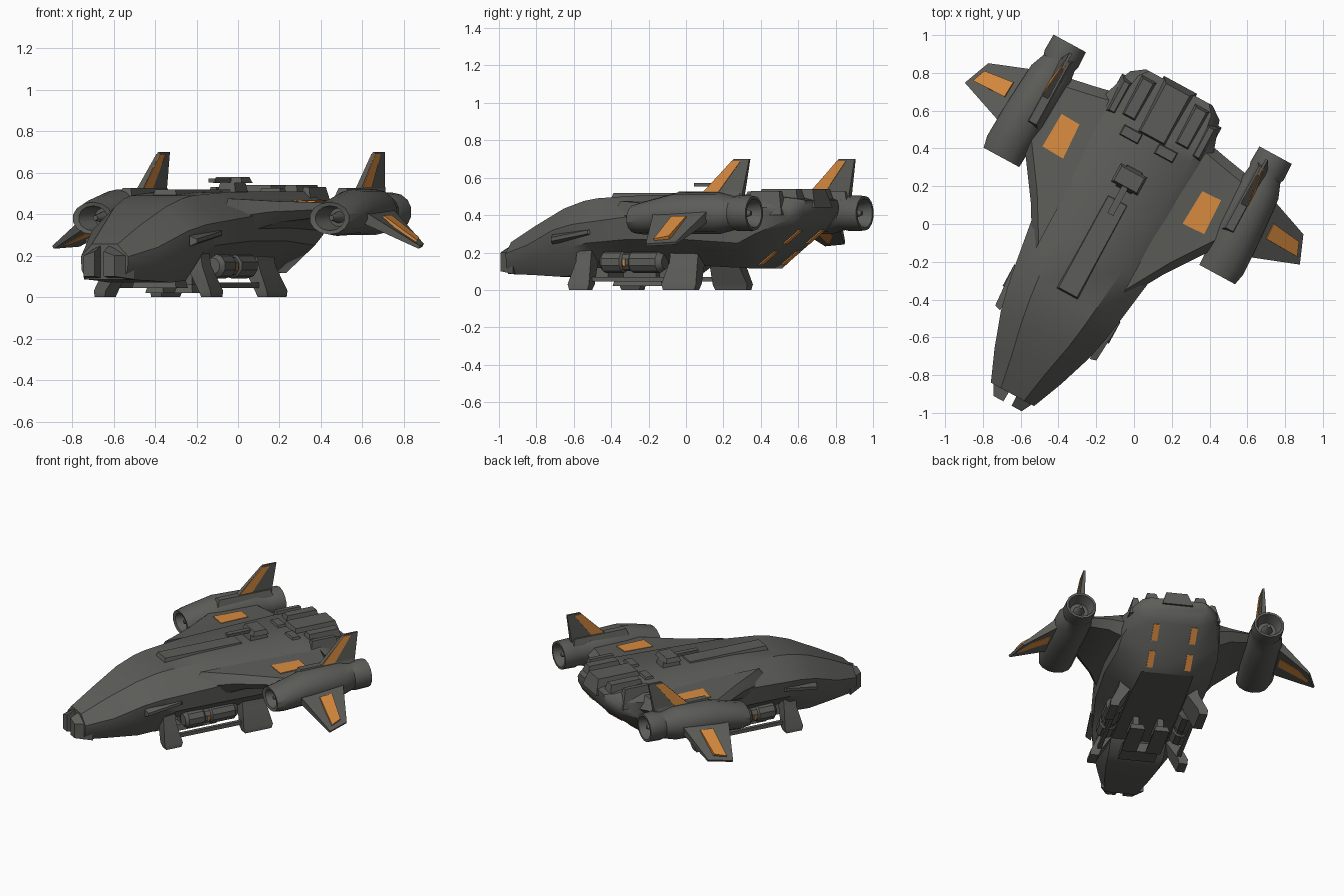
import bpy, bmesh, math
from mathutils import Matrix, Vector

if "Cube" in bpy.data.objects:
    bpy.data.objects.remove(bpy.data.objects["Cube"])

# The ship is built along its own axis (nose to -y), then turned on the ground
PLACE = Matrix.Rotation(math.radians(-28.5), 4, 'Z') @ Matrix.Translation((-0.135, 0, 0))


def material(name, rgb):
    m = bpy.data.materials.new(name)
    m.diffuse_color = (*rgb, 1)
    m.use_nodes = True
    m.node_tree.nodes["Principled BSDF"].inputs["Base Color"].default_value = m.diffuse_color
    return m


GREY = material("dark_grey_hull", (0.108, 0.108, 0.1))
ORANGE = material("orange_marking", (0.70, 0.26, 0.05))


def finish(name, bm, mat=GREY, mirror=False, angle=32):
    if mirror:
        dup = bmesh.ops.duplicate(bm, geom=bm.verts[:] + bm.edges[:] + bm.faces[:])["geom"]
        for v in dup:
            if isinstance(v, bmesh.types.BMVert):
                v.co.x *= -1
    bmesh.ops.recalc_face_normals(bm, faces=bm.faces[:])
    bm.transform(PLACE)
    me = bpy.data.meshes.new(name)
    bm.to_mesh(me)
    bm.free()
    me.materials.append(mat)
    me.shade_smooth()
    me.set_sharp_from_angle(angle=math.radians(angle))
    ob = bpy.data.objects.new(name, me)
    bpy.context.collection.objects.link(ob)
    return ob


def loft(name, rings, mat=GREY, mirror=False, angle=32):
    bm = bmesh.new()
    rows = [[bm.verts.new(p) for p in r] for r in rings]
    n = len(rows[0])
    for a, b in zip(rows, rows[1:]):
        for i in range(n):
            j = (i + 1) % n
            bm.faces.new((a[i], a[j], b[j], b[i]))
    bm.faces.new(rows[0])
    bm.faces.new(rows[-1])
    return finish(name, bm, mat, mirror, angle)


def block(name, u0, u1, v0, v1, z0, z1, inset=0.0, mirror=False, mat=GREY):
    def ring(z, k):
        return [(u0 + k, v0 + k, z), (u1 - k, v0 + k, z), (u1 - k, v1 - k, z), (u0 + k, v1 - k, z)]
    return loft(name, [ring(z0, 0), ring(z1, inset)], mat, mirror)


def slab(name, a0, a1, b0, b1, normal, ta, tb, mat=GREY, mirror=True):
    """Tapered plate from chord a0-a1 to chord b0-b1."""
    n = Vector(normal).normalized()
    def ring(p, q, t):
        p, q = Vector(p), Vector(q)
        return [p + n * t / 2, q + n * t / 2, q - n * t / 2, p - n * t / 2]
    return loft(name, [ring(a0, a1, ta), ring(b0, b1, tb)], mat, mirror)


def oval(v, cu, cz, hw, hh, n=14):
    return [(cu + hw * math.cos(2 * math.pi * (i + .5) / n), v,
             cz + hh * math.sin(2 * math.pi * (i + .5) / n)) for i in range(n)]


# Main hull: v, top half width, top z, side half width, shoulder z, lower z, belly half width, belly z
stations = [
    (-1.10, .07, .255, .13, .195, .13, .10, .085),
    (-.93, .10, .345, .20, .24, .16, .14, .08),
    (-.74, .14, .435, .265, .32, .20, .17, .07),
    (-.61, .16, .475, .295, .35, .23, .18, .08),
    (-.52, .17, .49, .31, .36, .25, .18, .15),
    (-.25, .20, .505, .35, .39, .27, .18, .14),
    (.10, .22, .51, .36, .41, .27, .18, .13),
    (.42, .24, .51, .34, .43, .25, .17, .115),
    (.52, .25, .51, .33, .44, .30, .16, .191),
    (.70, .22, .49, .27, .44, .38, .16, .328),
    (.75, .18, .48, .20, .45, .42, .14, .39)]
rings = []
for v, tw, zt, hw, zs, zl, bw, zb in stations:
    half = [(tw, zt), (hw, zs), (hw * .97, zl), (bw, zb)]
    rings.append([(x, v, z) for x, z in half] + [(-x, v, z) for x, z in reversed(half)])
loft("main_hull", rings, angle=38)

# Forked nose
loft("nose_prong", [
    [(.025, -1.155, .10), (.085, -1.155, .10), (.085, -1.155, .20), (.025, -1.155, .22)],
    [(.02, -1.05, .085), (.14, -1.05, .085), (.14, -1.05, .20), (.02, -1.05, .27)]], mirror=True)
slab("cheek_blade", (.27, -.74, .27), (.27, -.45, .31), (.305, -.73, .27), (.32, -.5, .31), (0, 0, 1), .05, .02)

# Deck plates and stepped tail blocks
block("spine_plate", -.07, .07, -.5, .08, .47, .518, .015)
block("tail_deck_middle", -.10, .10, .42, .765, .44, .54, .03)
block("tail_deck_side", .10, .22, .46, .73, .42, .54, .03, True)
block("tail_deck_edge", .21, .30, .44, .67, .40, .53, .03, True)
block("tail_vent", .04, .17, .37, .45, .48, .525, .015, True)

# Roof turret
block("turret_base", -.05, .05, .13, .26, .5, .55, .01)
block("turret_head", -.08, .08, .14, .25, .55, .58, .012)
block("turret_gun", -.018, .018, -.015, .16, .553, .573)

# Wing pylons with orange panels
def wing_ring(u, v0, v1, zb, zt):
    return [(u, v0, (zb + zt) / 2), (u, v0 + .07, zt), (u, v1 - .05, zt),
            (u, v1, (zb + zt) / 2), (u, v1 - .05, zb), (u, v0 + .07, zb)]
loft("wing_pylon", [wing_ring(.26, -.40, .57, .28, .475), wing_ring(.40, -.16, .54, .36, .462),
                    wing_ring(.56, .07, .51, .39, .455)], mirror=True)
slab("wing_panel", (.36, .125, .4645), (.37, .325, .4645), (.487, .13, .460), (.48, .33, .460),
     (0, 0, 1), .009, .009, ORANGE)

# Engine nacelles with hollow intake and nozzle
nacelle = [(.08, .645, .385, .05, .045), (-.02, .65, .38, .08, .06), (-.025, .65, .38, .11, .078),
           (.04, .655, .385, .119, .09), (.22, .645, .41, .122, .11), (.48, .63, .41, .117, .11),
           (.56, .62, .41, .095, .09), (.585, .62, .41, .103, .096), (.678, .62, .41, .1, .093),
           (.678, .62, .41, .085, .078), (.60, .62, .41, .06, .055)]
loft("engine_nacelle", [oval(*s) for s in nacelle], mirror=True)
loft("intake_hub", [oval(.0, .648, .382, .012, .012), oval(.09, .645, .385, .035, .03)], mirror=True)
loft("nozzle_hub", [oval(.59, .62, .41, .04, .036), oval(.66, .62, .41, .012, .012)], mirror=True)
block("nacelle_crest", .555, .63, .20, .60, .48, .525, .015, True)

# Upper fins and side fins with orange stripes
slab("upper_fin", (.60, .34, .50), (.60, .60, .50), (.59, .54, .70), (.59, .635, .70), (1, 0, 0), .035, .014)
slab("upper_fin_stripe", (.60, .37, .525), (.60, .46, .525), (.59, .53, .69), (.59, .585, .69),
     (1, 0, 0), .039, .022, ORANGE)
fin_normal = (.52, 0, .86)
slab("side_fin", (.72, .13, .40), (.72, .46, .40), (1.005, .23, .24), (.945, .38, .25), fin_normal, .06, .016)
slab("side_fin_stripe", (.775, .265, .369), (.77, .355, .372), (.97, .26, .261), (.94, .335, .276),
     fin_normal, .058, .03, ORANGE)

# Landing legs splayed outwards
def leg(name, v0, v1):
    loft(name, [[(u0, v0 + k, z), (u1, v0 + k, z), (u1, v1 - k, z), (u0, v1 - k, z)]
                for u0, u1, z, k in ((.13, .24, .29, .02), (.18, .265, .15, .02),
                                     (.255, .32, .03, .0), (.265, .32, .0, .01))], mirror=True)
leg("front_leg", -.62, -.49)
leg("rear_leg", -.05, .16)

# Belly gear between the legs
block("skid_rail", .25, .275, -.5, .0, .045, .07, mirror=True)
block("belly_pad", .03, .13, -.45, -.15, .02, .06, .01, True)
block("belly_pad_strut", .06, .10, -.40, -.20, .05, .2, mirror=True)
block("belly_ramp", -.12, .12, -.60, -.48, .045, .12, .015)
loft("belly_tank", [oval(v, .24, .15, r, r, 10) for v, r in
                    ((-.45, .04), (-.43, .06), (-.32, .06), (-.31, .05), (-.27, .05),
                     (-.26, .06), (-.10, .06), (-.07, .04))], mirror=True)
block("tank_mark", .288, .293, -.297, -.285, .125, .165, 0, True, ORANGE)

# Orange strips under the sloped tail
for name, v, z in (("upper_tail_strip", .645, .286), ("lower_tail_strip", .495, .172)):
    dv, dz = .046, .046 * .76
    slab(name, (.105, v - dv, z - dz), (.105, v + dv, z + dz), (.145, v - dv, z - dz),
         (.145, v + dv, z + dz), (0, .76, -1), .012, .012, ORANGE)
